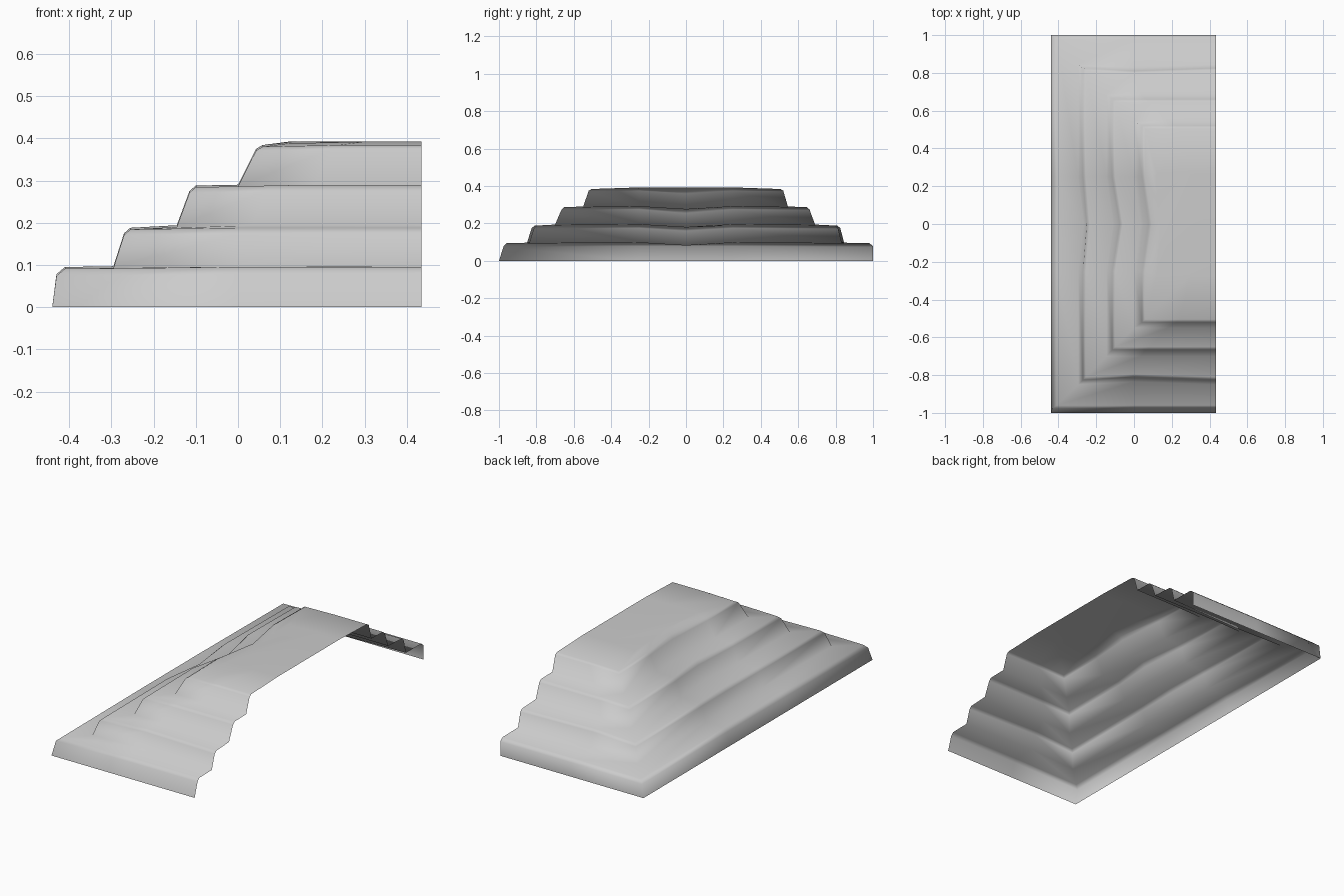
import bpy
import bmesh

cube = bpy.data.objects.get("Cube")
if cube:
    bpy.data.objects.remove(cube, do_unlink=True)

# Single stone grey
stone = bpy.data.materials.new("stone_grey")
stone.use_nodes = True
grey = (0.6, 0.6, 0.6, 1)
stone.diffuse_color = grey
bsdf = stone.node_tree.nodes["Principled BSDF"]
bsdf.inputs["Base Color"].default_value = grey
bsdf.inputs["Roughness"].default_value = 0.8

OPEN_X = 0.435

# Stepped section, from the ground to the summit:
# side x, front y, back y, height, inward bend and sag at the middle of the side
SECTION = [
    (-0.44, 1.0, 1.0, 0.0, 0.0, 0.0),
    (-0.43, 0.975, 1.0, 0.078, 0.0, 0.0),
    (-0.41, 0.96, 0.98, 0.095, 0.0, 0.0),
    (-0.295, 0.85, 0.845, 0.097, 0.03, -0.015),
    (-0.27, 0.825, 0.825, 0.175, 0.02, -0.015),
    (-0.255, 0.81, 0.81, 0.188, 0.02, -0.01),
    (-0.145, 0.70, 0.69, 0.194, 0.035, -0.015),
    (-0.115, 0.665, 0.66, 0.275, 0.04, -0.02),
    (-0.10, 0.65, 0.645, 0.288, 0.04, -0.01),
    (0.0, 0.55, 0.545, 0.290, 0.035, -0.015),
    (0.043, 0.52, 0.52, 0.375, 0.035, -0.015),
    (0.058, 0.505, 0.505, 0.384, 0.035, -0.005),
    (0.12, 0.27, 0.27, 0.392, 0.02, 0.0),
]


def contour(side, front, back, z, bend, sag):
    """Three-sided outline running from the open edge round and back."""
    waist = min(0.25, front * 0.5)
    mid = max(0.0, side + 0.18)
    pinch = 0.015 if 0.7 < front < 0.9 else 0.0
    return [
        (OPEN_X, -front, z), (mid, pinch - front, z),
        (side, -front, z - 0.004 * (z > 0)),
        (side, -waist, z), (side + bend, 0, z + sag), (side, waist, z),
        (side, back, z - 0.004 * (z > 0)),
        (mid, back - pinch, z), (OPEN_X, back, z),
    ]


# Open stepped shell: risers, rounded lips and treads
bm = bmesh.new()
rings = [[bm.verts.new(p) for p in contour(*level)] for level in SECTION]
for low, high in zip(rings, rings[1:]):
    for i in range(len(low) - 1):
        bm.faces.new((low[i + 1], low[i], high[i], high[i + 1]))

# Flat summit
top = rings[-1]
bm.faces.new((top[0], top[8], top[7], top[1]))
bm.faces.new([top[1]] + top[7:1:-1])

mesh = bpy.data.meshes.new("stepped_terrace")
bm.to_mesh(mesh)
bm.free()
mesh.materials.append(stone)
mesh.shade_smooth()
terrace = bpy.data.objects.new("stepped_terrace", mesh)
bpy.context.collection.objects.link(terrace)
